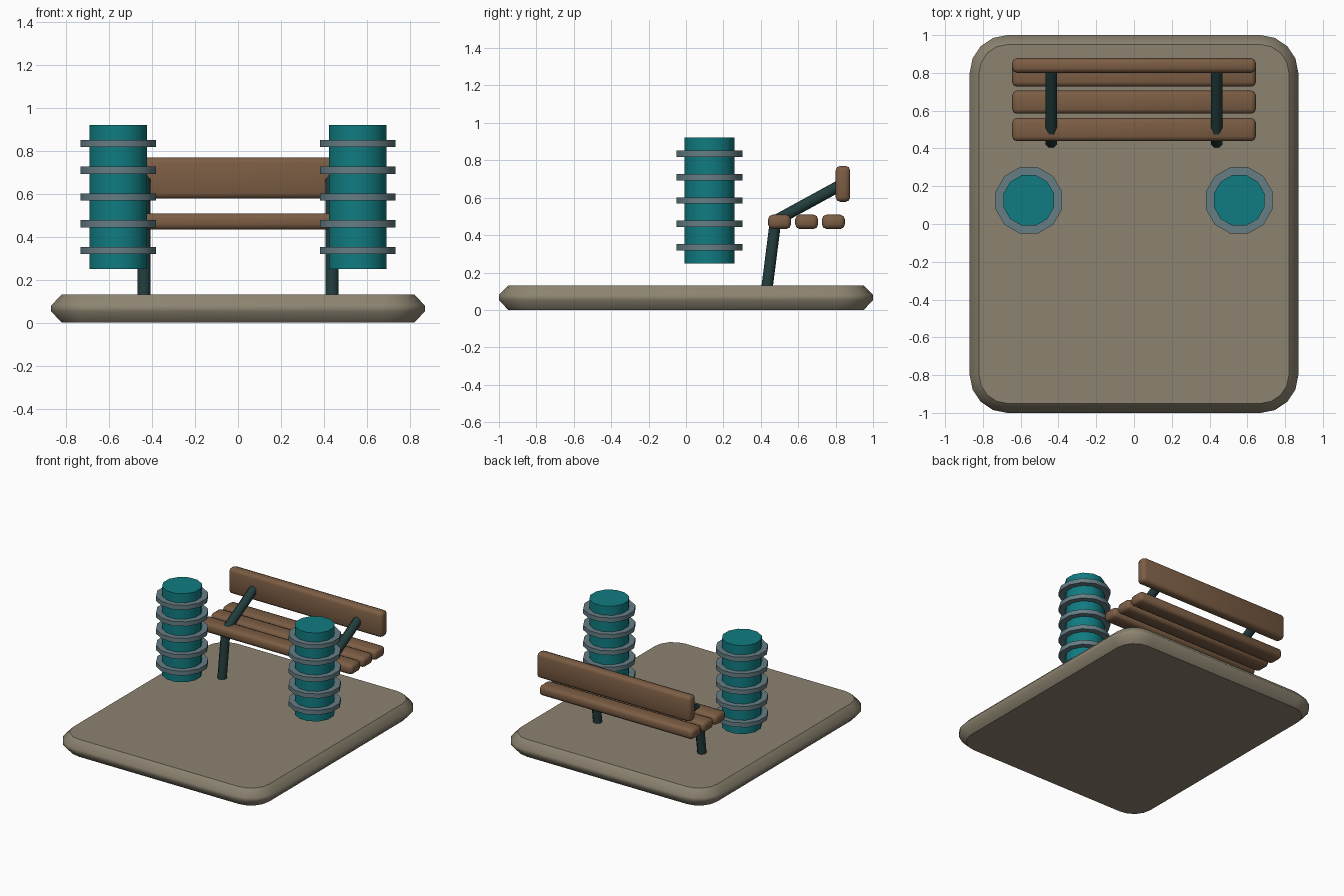
import bpy, bmesh, math
from mathutils import Vector

cube = bpy.data.objects.get("Cube")
if cube:
    bpy.data.objects.remove(cube, do_unlink=True)


def material(name, rgb):
    m = bpy.data.materials.new(name)
    m.use_nodes = True
    m.diffuse_color = (*rgb, 1)
    m.node_tree.nodes["Principled BSDF"].inputs["Base Color"].default_value = (*rgb, 1)
    return m


STONE = material("sandy stone", (0.265, 0.23, 0.165))
TEAL = material("teal paint", (0.005, 0.2, 0.22))
GREY = material("blue grey metal", (0.13, 0.205, 0.23))
WOOD = material("brown wood", (0.2, 0.11, 0.058))
DARK = material("dark green metal", (0.016, 0.046, 0.045))


def add_object(name, bm, mat, angle=None):
    bmesh.ops.recalc_face_normals(bm, faces=bm.faces)
    mesh = bpy.data.meshes.new(name)
    bm.to_mesh(mesh)
    bm.free()
    mesh.materials.append(mat)
    if angle:
        mesh.shade_smooth()
        mesh.set_sharp_from_angle(angle=math.radians(angle))
    ob = bpy.data.objects.new(name, mesh)
    bpy.context.collection.objects.link(ob)
    return ob


def rod(name, start, end, radius, sides, mat):
    """Straight cylinder between two points."""
    start, end = Vector(start), Vector(end)
    axis = end - start
    bm = bmesh.new()
    bmesh.ops.create_cone(bm, cap_ends=True, segments=sides, radius1=radius,
                          radius2=radius, depth=axis.length)
    # put flat sides toward the axes
    bmesh.ops.rotate(bm, verts=bm.verts, matrix=Vector((1, 0)).to_3d().to_track_quat('X', 'Z').to_matrix())
    turn = math.pi / sides
    c, s = math.cos(turn), math.sin(turn)
    for v in bm.verts:
        v.co.x, v.co.y = c * v.co.x - s * v.co.y, s * v.co.x + c * v.co.y
    bmesh.ops.rotate(bm, verts=bm.verts,
                     matrix=Vector((0, 0, 1)).rotation_difference(axis).to_matrix())
    bmesh.ops.translate(bm, verts=bm.verts, vec=(start + end) / 2)
    return add_object(name, bm, mat, 50)


def plank(name, y, z, depth, height):
    """Wooden board with rounded edges, running along x."""
    bm = bmesh.new()
    bmesh.ops.create_cube(bm, size=1)
    bmesh.ops.scale(bm, verts=bm.verts, vec=(1.29, depth, height))
    bmesh.ops.bevel(bm, geom=bm.edges[:], offset=0.024, segments=2,
                    profile=0.5, affect='EDGES')
    bmesh.ops.translate(bm, verts=bm.verts, vec=(0, y, z))
    return add_object(name, bm, WOOD, 50)


# Ground slab: rounded rectangle outlines stacked into a chamfered edge
def outline(bm, inset, z, radius=0.2, steps=4):
    loop = []
    for quarter, (sx, sy) in enumerate([(1, 1), (-1, 1), (-1, -1), (1, -1)]):
        for i in range(steps + 1):
            a = (quarter + i / steps) * math.pi / 2
            r = radius - inset
            loop.append(bm.verts.new((sx * (0.87 - radius) + r * math.cos(a),
                                      sy * (1 - radius) + r * math.sin(a), z)))
    return loop


bm = bmesh.new()
loops = [outline(bm, i, z) for i, z in [(0.05, 0), (0, 0.052), (0, 0.08), (0.05, 0.132)]]
for low, high in zip(loops, loops[1:]):
    for i in range(len(low)):
        j = (i + 1) % len(low)
        bm.faces.new((low[i], low[j], high[j], high[i])).smooth = True
bm.faces.new(loops[0][::-1])
bm.faces.new(loops[-1])
add_object("ground_slab", bm, STONE)

# Bench boards
for label, y in (("front", 0.5), ("middle", 0.645), ("rear", 0.788)):
    plank(label + "_seat_board", y, 0.471, 0.122, 0.076)
plank("backrest_board", 0.839, 0.674, 0.077, 0.192)

# Mirrored bench supports and ringed cylinders
for side, sx in (("left", 1), ("right", -1)):
    x = 0.438 * sx
    rod(side + "_bench_leg", (x, 0.434, 0.125), (x, 0.478, 0.47), 0.033, 8, DARK)
    rod(side + "_backrest_arm", (x, 0.488, 0.482), (x, 0.83, 0.669), 0.033, 8, DARK)
    x = 0.557 * sx
    rod(side + "_cylinder", (x, 0.125, 0.249), (x, 0.125, 0.921), 0.139, 12, TEAL)
    for n in range(5):
        z = 0.336 + n * 0.1247
        rod(f"{side}_ring_{n + 1}", (x, 0.125, z - 0.017), (x, 0.125, z + 0.017),
            0.182, 12, GREY)
